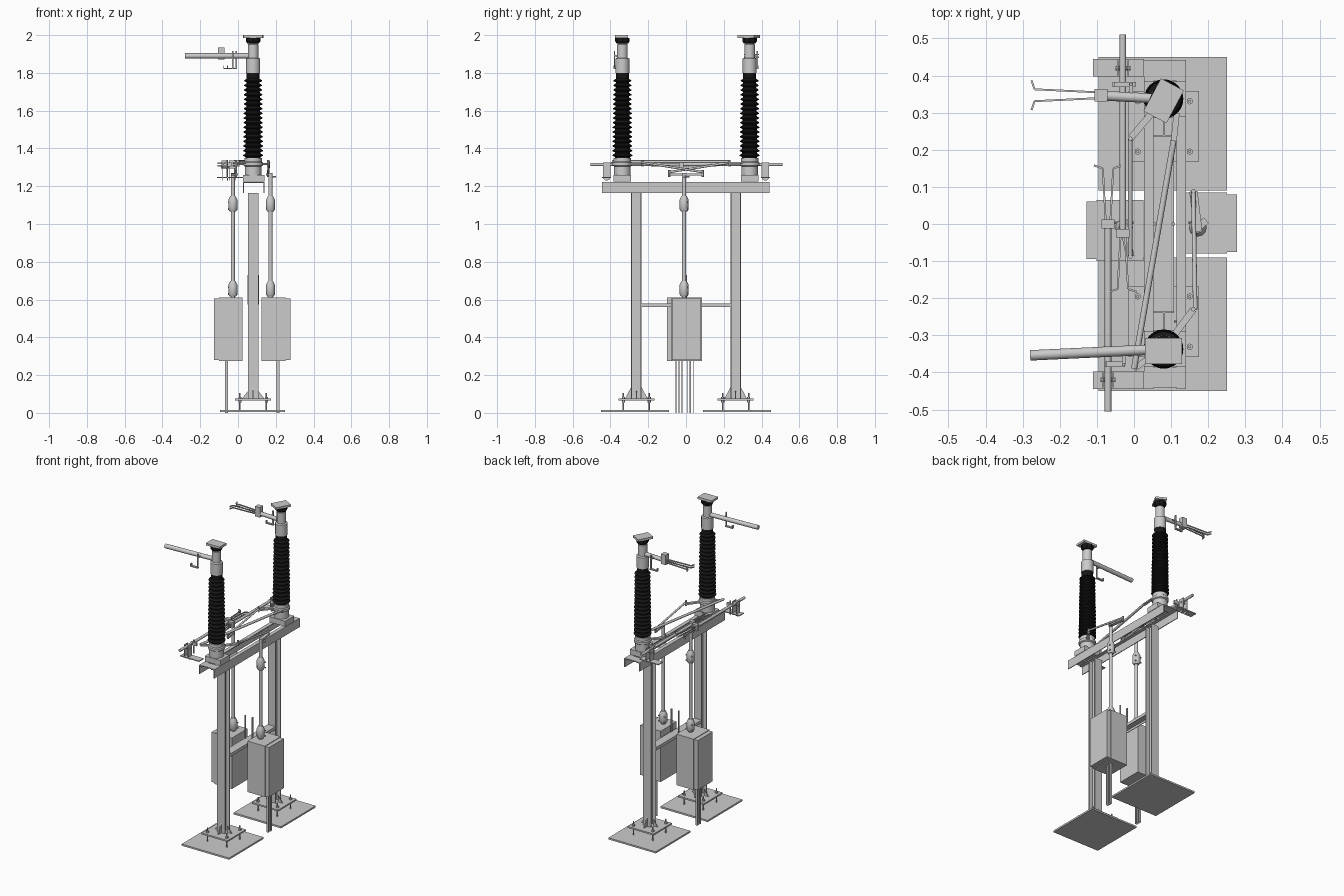
import bpy, bmesh, math
from mathutils import Vector, Matrix

if "Cube" in bpy.data.objects:
    bpy.data.objects.remove(bpy.data.objects["Cube"])

CX = 0.08
black = bpy.data.materials.new("black_ceramic")
black.diffuse_color = (0.008, 0.008, 0.008, 1)
black.use_nodes = True
black.node_tree.nodes["Principled BSDF"].inputs["Base Color"].default_value = black.diffuse_color


def make(name, bm, mat=None, smooth=False):
    bmesh.ops.recalc_face_normals(bm, faces=bm.faces)
    me = bpy.data.meshes.new(name)
    bm.to_mesh(me)
    bm.free()
    ob = bpy.data.objects.new(name, me)
    bpy.context.collection.objects.link(ob)
    if mat:
        me.materials.append(mat)
    if smooth:
        bpy.ops.object.select_all(action='DESELECT')
        ob.select_set(True)
        bpy.context.view_layer.objects.active = ob
        bpy.ops.object.shade_smooth_by_angle(angle=math.radians(40))
    return ob


def box(name, x0, x1, y0, y1, z0, z1, mat=None):
    bm = bmesh.new()
    m = Matrix.Translation(((x0 + x1) / 2, (y0 + y1) / 2, (z0 + z1) / 2))
    bmesh.ops.create_cube(bm, size=1, matrix=m @ Matrix.Diagonal((abs(x1 - x0), abs(y1 - y0), z1 - z0, 1)))
    return make(name, bm, mat)


def rod(name, a, b, r, n=12):
    a, b = Vector(a), Vector(b)
    d = b - a
    bm = bmesh.new()
    m = Matrix.Translation((a + b) / 2) @ d.to_track_quat('Z', 'Y').to_matrix().to_4x4()
    bmesh.ops.create_cone(bm, cap_ends=True, segments=n, radius1=r, radius2=r, depth=d.length, matrix=m)
    return make(name, bm, None, n > 8)


def bar(name, a, b, w, h):
    """Flat bar between two points."""
    a, b = Vector(a), Vector(b)
    d = b - a
    bm = bmesh.new()
    m = Matrix.Translation((a + b) / 2) @ d.to_track_quat('X', 'Z').to_matrix().to_4x4()
    bmesh.ops.create_cube(bm, size=1, matrix=m @ Matrix.Diagonal((d.length, w, h, 1)))
    return make(name, bm)


def lathe(name, x, y, prof, n=24, mat=None):
    bm = bmesh.new()
    rings = [[bm.verts.new((x + r * math.cos(2 * math.pi * i / n), y + r * math.sin(2 * math.pi * i / n), z))
              for i in range(n)] for r, z in prof]
    for p, q in zip(rings, rings[1:]):
        for i in range(n):
            bm.faces.new((p[i], p[(i + 1) % n], q[(i + 1) % n], q[i]))
    bm.faces.new(rings[0])
    bm.faces.new(rings[-1])
    return make(name, bm, mat, n > 8)


def prism(name, pts, vec, mat=None):
    bm = bmesh.new()
    f = bm.faces.new([bm.verts.new(p) for p in pts])
    g = bmesh.ops.extrude_face_region(bm, geom=[f])
    bmesh.ops.translate(bm, vec=vec, verts=[v for v in g['geom'] if isinstance(v, bmesh.types.BMVert)])
    return make(name, bm, mat)


for s, tag in ((-1, "front"), (1, "rear")):
    # ground plate, foot plate and anchor bolts
    cy = s * 0.263
    box(tag + "_ground_plate", -0.095, 0.25, s * 0.09, s * 0.45, 0.004, 0.015)
    box(tag + "_foot_plate", CX - 0.095, CX + 0.095, cy - 0.095, cy + 0.095, 0.065, 0.075)
    for dx in (-0.07, 0.07):
        for dy in (-0.068, 0.068):
            rod(tag + "_anchor_bolt", (CX + dx, cy + dy, 0.015), (CX + dx, cy + dy, 0.105), 0.004, 8)
            for z in (0.055, 0.075):
                rod(tag + "_anchor_nut", (CX + dx, cy + dy, z), (CX + dx, cy + dy, z + 0.01), 0.009, 6)
    # H-section column
    h, t = 0.028, 0.005
    w = 0.0025
    sec = [(-h, -h), (h, -h), (h, t - h), (w, t - h), (w, h - t), (h, h - t),
           (h, h), (-h, h), (-h, h - t), (-w, h - t), (-w, t - h), (-h, t - h)]
    prism(tag + "_column", [(CX + x, cy + y, 0.075) for x, y in sec], (0, 0, 1.09))
    # gussets
    for k in (-1, 1):
        prism(tag + "_side_gusset", [(CX + k * 0.028, cy - 0.003, 0.075), (CX + k * 0.06, cy - 0.003, 0.075),
                                     (CX + k * 0.028, cy - 0.003, 0.115)], (0, 0.006, 0))
        prism(tag + "_face_gusset", [(CX - 0.003, cy + k * 0.028, 0.075), (CX - 0.003, cy + k * 0.06, 0.075),
                                     (CX - 0.003, cy + k * 0.028, 0.135)], (0.006, 0, 0))
    # insulator seat and base
    iy = s * 0.337
    box(tag + "_insulator_seat", 0.027, 0.14, iy - 0.047, iy + 0.047, 1.225, 1.26)
    box(tag + "_beam_end_plate", 0.027, 0.14, s * 0.385, s * 0.44, 1.217, 1.223)
    lathe(tag + "_insulator_base", CX, iy, [(0.044, 1.26), (0.044, 1.305), (0.052, 1.31), (0.052, 1.325),
                                            (0.046, 1.33), (0.046, 1.35)])
    # ribbed insulator
    prof = [(0.04, 1.35)]
    n = 17
    for i in range(n):
        z = 1.355 + i * 0.0247
        r = 0.053 - 0.006 * i / n
        prof += [(r - 0.013, z), (r, z + 0.006), (r, z + 0.010), (r - 0.013, z + 0.019)]
    lathe(tag + "_insulator", CX, iy, prof + [(0.034, 1.81)], 24, black)
    lathe(tag + "_insulator_cap", CX, iy, [(0.037, 1.80), (0.037, 1.875), (0.028, 1.88), (0.028, 1.95), (0.022, 1.955), (0.022, 1.965)])
    lathe(tag + "_terminal_neck", CX, iy, [(0.03, 1.955), (0.038, 1.967), (0.038, 1.986)], 8, black)
    plate = box(tag + "_terminal_plate", -0.05, 0.05, -0.035, 0.035, 1.986, 2.0)
    plate.location = (CX, iy - 0.005, 0)
    plate.rotation_euler.z = 0 if s < 0 else math.radians(62)

# top beam: two angles
for k, x in ((1, 0.027), (-1, 0.14)):
    prism("top_beam", [(x, -0.445, 1.165), (x, -0.445, 1.222), (x + k * 0.025, -0.445, 1.222),
                       (x + k * 0.025, -0.445, 1.216), (x + k * 0.005, -0.445, 1.216),
                       (x + k * 0.005, -0.445, 1.165)], (0, 0.887, 0))

# column brace with upright pins
box("column_brace", 0.052, 0.108, -0.236, 0.236, 0.574, 0.58)
for x in (0.052, 0.104):
    box("brace_side", x, x + 0.004, -0.236, 0.236, 0.56, 0.58)
    rod("brace_pin", (x + 0.002, 0, 0.575), (x + 0.002, 0, 0.73), 0.005, 8)

# motor cabinets, legs and vertical shafts
for k, tag in ((-1, "left"), (1, "right")):
    def P(u, v):
        return 0.075 + k * u, -0.0075 + k * v
    x0, y0 = P(0.05, -0.0725)
    x1, y1 = P(0.176, 0.0925)
    box(tag + "_cabinet", x0, x1, y0, y1, 0.275, 0.61)
    x2, ya = P(0.203, -0.0675)
    box(tag + "_cabinet_door", x1, x2, ya, P(0, 0.0865)[1], 0.28, 0.606)
    lx, ly = P(0.137, 0.03)
    box(tag + "_leg_web", lx - 0.008, lx + 0.008, ly - 0.003, ly + 0.003, 0, 0.28)
    for d in (-0.018, 0.014):
        box(tag + "_leg_flange", lx - 0.008, lx + 0.008, ly + d, ly + d + 0.004, 0, 0.28)
    sx, sy = (-0.027 if k < 0 else 0.172), -0.01
    rod(tag + "_shaft", (sx, sy, 0.61), (sx, sy, 1.27), 0.011)
    for z in (0.615, 1.065):
        lathe(tag + "_coupling", sx, sy, [(0.016, z), (0.024, z + 0.012), (0.024, z + 0.062), (0.014, z + 0.082)], 12)
        for dz in (0.015, 0.05):
            rod(tag + "_coupling_bolt", (sx - 0.025, sy + 0.014, z + dz), (sx + 0.025, sy + 0.014, z + dz), 0.005, 6)
    # crank and drive link
    ey = k * 0.088
    ex = -0.01 if k < 0 else 0.16
    bar(tag + "_crank", (sx, sy, 1.262), (ex, ey, 1.262), 0.022, 0.01)
    rod(tag + "_crank_pin", (ex, ey, 1.25), (ex, ey, 1.285), 0.006, 8)
    fy = -k * 0.23
    rod(tag + "_drive_link", (ex, ey, 1.275), (ex + (0.005 if k > 0 else 0), fy, 1.325), 0.006)
    rod(tag + "_link_pin", (ex, fy, 1.305), (ex, fy, 1.34), 0.006, 8)
    bar(tag + "_rotor_lever", (CX, -k * 0.337, 1.318), (ex, fy, 1.318), 0.018, 0.01)
bar("shaft_steady", (0.172, -0.01, 1.25), (0.195, 0.01, 1.25), 0.02, 0.006)

# diagonal synchronising rod and its levers
rod("diagonal_rod", (0.107, 0.225, 1.33), (0.0, -0.39, 1.33), 0.008)
bar("rear_sync_lever", (CX + 0.035, 0.3, 1.325), (0.107, 0.222, 1.325), 0.016, 0.008)
bar("front_sync_lever", (CX - 0.03, -0.355, 1.325), (0.0, -0.39, 1.325), 0.016, 0.008)


def contacts(name, base, d, side, length, gap=0.006):
    """Pair of flared contact fingers on a clamp block."""
    b, d, side = Vector(base), Vector(d), Vector(side)
    for q in (-1, 1):
        for dz in (-0.007, 0.007):
            up = Vector((0, 0, dz))
            e = b + d * length + side * q * (gap + 0.008)
            bar(name + "_finger", b + side * q * gap + up, e + up, 0.005, 0.007)
            bar(name + "_finger_tip", e + up, e + up + d * 0.008 + side * q * 0.024, 0.005, 0.007)


def hook(name, x, y, z, s):
    """Bent catch hanging from a tube."""
    bar(name, (x, y, z), (x, y + s * 0.035, z), 0.01, 0.008)
    box(name + "_drop", x - 0.004, x + 0.004, y + s * 0.03, y + s * 0.037, z - 0.065, z + 0.025)
    box(name + "_foot", x - 0.048, x + 0.004, y + s * 0.026, y + s * 0.04, z - 0.07, z - 0.063)
    box(name + "_lip", x - 0.05, x - 0.045, y + s * 0.026, y + s * 0.04, z - 0.07, z - 0.05)


# main blade arms
rod("front_arm", (CX, -0.337, 1.89), (-0.28, -0.354, 1.89), 0.014)
hook("front_catch", -0.028, -0.345, 1.89, -1)
rod("rear_arm", (CX, 0.337, 1.89), (-0.09, 0.346, 1.89), 0.013)
box("rear_arm_clamp", -0.107, -0.072, 0.33, 0.364, 1.87, 1.935)
contacts("rear_arm", (-0.1, 0.347, 1.89), (-1, 0, 0), (0, 1, 0), 0.168, 0.008)
hook("rear_catch", -0.008, 0.343, 1.89, 1)

# earthing blades lying along the frame
for s, tag, x, yend, yc in ((-1, "front", -0.07, -0.505, 0.0), (1, "rear", -0.03, 0.51, -0.025)):
    rod(tag + "_earth_tube", (x, yend, 1.315), (x, yc, 1.315), 0.009)
    box(tag + "_earth_clamp", x - 0.018, x + 0.018, yc - 0.012, yc + 0.012, 1.295, 1.335)
    contacts(tag + "_earth", (x, yc, 1.315), (0, -s, 0), (1, 0, 0), 0.15)
    box(tag + "_earth_shelf", -0.11, 0.027, s * 0.397, s * 0.444, 1.243, 1.249)
    # pivot lugs rounded at the bottom
    for dx in (-0.016, 0.012):
        c = s * 0.42
        pts = [(x + dx, c + 0.02 * math.cos(a), 1.25 + 0.02 * math.sin(a))
               for a in [math.pi + i * math.pi / 8 for i in range(9)]]
        prism(tag + "_pivot_lug", pts + [(x + dx, c + 0.02, 1.325), (x + dx, c - 0.02, 1.325)], (0.004, 0, 0))
    rod(tag + "_pivot_pin", (x - 0.02, s * 0.42, 1.3), (x + 0.02, s * 0.42, 1.3), 0.006, 8)
    box(tag + "_tube_catch", x - 0.008, x + 0.035, s * 0.37, s * 0.382, 1.305, 1.325)
    rod(tag + "_catch_pin", (x + 0.012, s * 0.376, 1.25), (x + 0.012, s * 0.376, 1.34), 0.004, 8)
